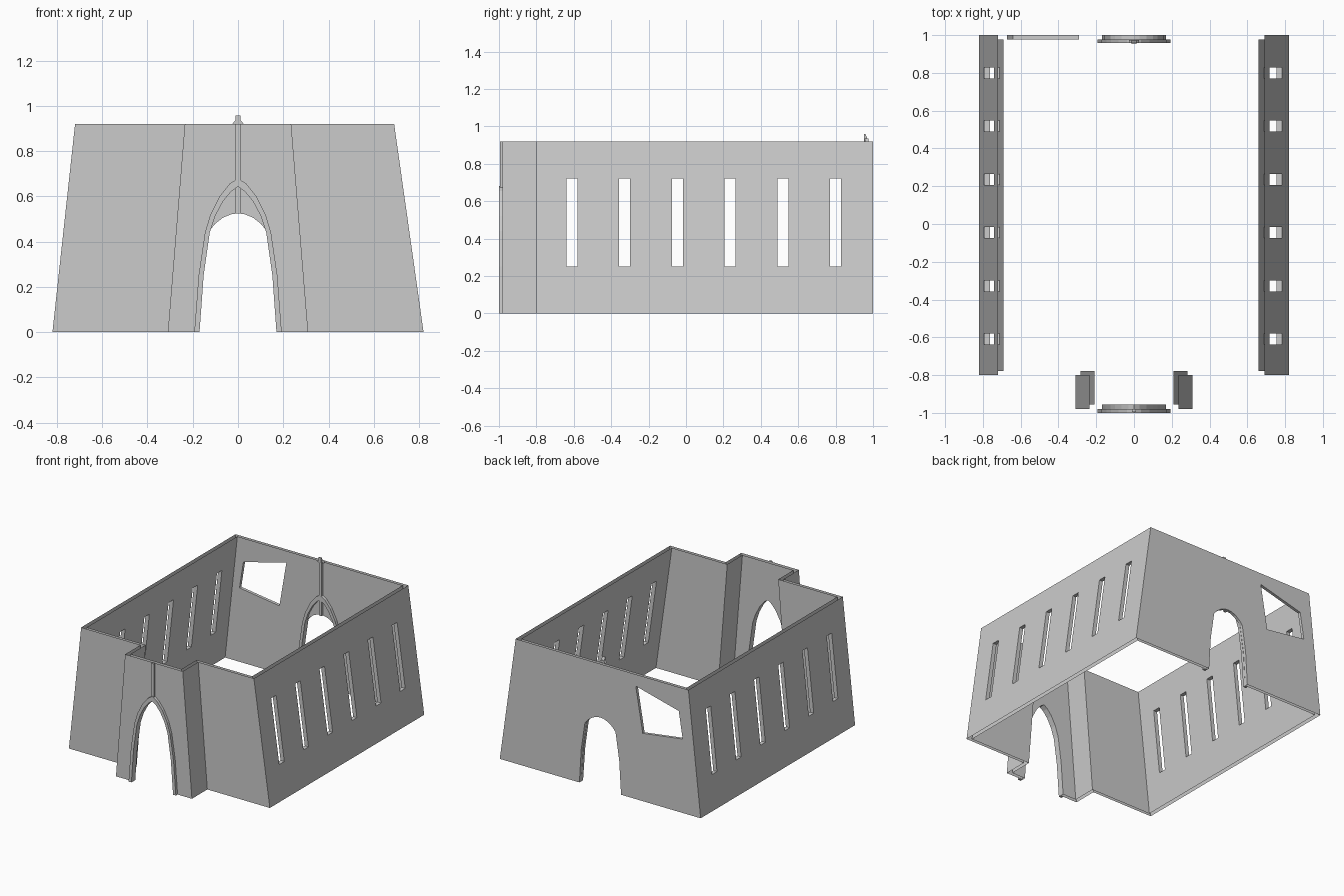
import bpy
import bmesh
from mathutils import Vector

if "Cube" in bpy.data.objects:
    bpy.data.objects.remove(bpy.data.objects["Cube"], do_unlink=True)

stone = bpy.data.materials.new("grey_stone")
stone.use_nodes = True
GREY = (0.6, 0.6, 0.6, 1)
stone.diffuse_color = GREY
stone.node_tree.nodes["Principled BSDF"].inputs["Base Color"].default_value = GREY

TOP = 0.92
LEAN = {-1: 0.10 / TOP, 1: 0.13 / TOP}
BACK, FRONT, PORCH = 1.0, -0.8, -0.98
GAP = 0.022


def finish(name, bm):
    mesh = bpy.data.meshes.new(name)
    bm.to_mesh(mesh)
    bm.free()
    mesh.materials.append(stone)
    obj = bpy.data.objects.new(name, mesh)
    bpy.context.collection.objects.link(obj)
    return obj


def sheet(bm, loops, out):
    """Fill a flat outline with holes, facing the given way."""
    rings, edges = [], []
    for loop in loops:
        ring = [bm.verts.new(p) for p in loop]
        edges += [bm.edges.new((a, b)) for a, b in zip(ring, ring[1:] + ring[:1])]
        rings.append(ring)
    made = bmesh.ops.triangle_fill(bm, edges=edges, use_beauty=True)["geom"]
    for f in [g for g in made if isinstance(g, bmesh.types.BMFace)]:
        f.normal_update()
        if f.normal.dot(out) < 0:
            f.normal_flip()
    return rings


def reveal(bm, a, b, closed):
    """Join the two edges of an opening through the wall."""
    n = len(a)
    mid = sum((v.co for v in a + b), Vector()) / (2 * n)
    for i in range(n if closed else n - 1):
        j = (i + 1) % n
        f = bm.faces.new((a[i], a[j], b[j], b[i]))
        f.normal_update()
        if f.normal.dot(mid - f.calc_center_median()) < 0:
            f.normal_flip()


def wall(name, out, outer, inner, to_outer, to_inner, holes=(), door=()):
    """Hollow wall of two sheets; outlines run round the frame, door last."""
    out = Vector(out)
    bm = bmesh.new()
    door = list(door)
    a = sheet(bm, [[to_outer(*p) for p in l] for l in [outer + door, *holes]], out)
    b = sheet(bm, [[to_inner(*p) for p in l] for l in [inner + door, *holes]], -out)
    for ra, rb in zip(a[1:], b[1:]):
        reveal(bm, ra, rb, True)
    if door:
        n = len(door)
        reveal(bm, a[0][-n:], b[0][-n:], False)
    return finish(name, bm)


def side_x(s, z, inset=0.0):
    return s * (0.82 - LEAN[s] * z - inset)


def porch_x(s, z, inset=0.0):
    return s * (0.31 - 0.075 * z / TOP - inset)


def mirrored(half):
    """Half arch from its left foot to its crown, completed on the right."""
    return half + [(-x, z) for x, z in reversed(half[:-1])]


def at_y(y):
    return lambda x, z: (x, y, z)


def rect(a, b, low, high):
    return [(a, low), (b, low), (b, high), (a, high)]


# Arch outlines
pointed_inner = mirrored([(-.17, 0), (-.152, .25), (-.125, .44), (-.1, .515),
                          (-.065, .58), (-.03, .622), (0, .643)])
pointed_outer = mirrored([(-.193, 0), (-.174, .25), (-.146, .44), (-.122, .52),
                          (-.082, .6), (-.038, .655), (0, .68)])
round_door = mirrored([(-.17, 0), (-.155, .25), (-.125, .45), (-.1, .48),
                       (-.065, .507), (-.03, .521), (0, .525)])

# Side walls with six slots, front walls and porch cheeks
slots = [rect(y - .029, y + .029, .25, .72) for y in (-.61 + .282 * i for i in range(6))]
for s, word in ((-1, "right"), (1, "left")):
    wall(word + "_side_wall", (s, 0, 0),
         rect(FRONT, BACK, 0, TOP), rect(FRONT + GAP, BACK - GAP, 0, TOP),
         lambda y, z: (side_x(s, z), y, z),
         lambda y, z: (side_x(s, z, .03), y, z), slots)

    def front_outline(inset):
        return [(porch_x(s, 0, inset), 0), (side_x(s, 0, inset), 0),
                (side_x(s, TOP, inset), TOP), (porch_x(s, TOP, inset), TOP)]
    wall(word + "_front_wall", (0, -1, 0), front_outline(0), front_outline(.027),
         at_y(FRONT), at_y(FRONT + GAP))
    wall(word + "_porch_cheek", (s, 0, 0),
         rect(PORCH, FRONT, 0, TOP), rect(PORCH + .025, FRONT + GAP, 0, TOP),
         lambda y, z: (porch_x(s, z), y, z),
         lambda y, z: (porch_x(s, z, .027), y, z))


def door_frame(edge, inset):
    """Frame from the right foot over the top to the left foot."""
    return [(edge(1, 0, inset), 0), (edge(1, TOP, inset), TOP),
            (edge(-1, TOP, inset), TOP), (edge(-1, 0, inset), 0)]


# Porch front with its pointed doorway
wall("porch_front", (0, -1, 0), door_frame(porch_x, 0), door_frame(porch_x, .027),
     at_y(PORCH), at_y(PORCH + .025), door=pointed_inner)

# Back wall with round doorway and a crooked window
window = [(-.29, .834), (-.641, .744), (-.673, .545), (-.347, .50)]
wall("back_wall", (0, 1, 0), door_frame(side_x, 0), door_frame(side_x, .03),
     at_y(BACK), at_y(BACK - GAP), [window], round_door)


def prism(name, strips, y0, y1):
    """Extrude joined quads in the xz plane from y0 to y1."""
    bm = bmesh.new()
    for quad in strips:
        bm.faces.new([bm.verts.new((x, y0, z)) for x, z in quad])
    bmesh.ops.remove_doubles(bm, verts=bm.verts, dist=1e-5)
    made = bmesh.ops.extrude_face_region(bm, geom=bm.faces[:], use_keep_orig=True)["geom"]
    for v in made:
        if isinstance(v, bmesh.types.BMVert):
            v.co.y = y1
    bmesh.ops.recalc_face_normals(bm, faces=bm.faces)
    return finish(name, bm)


# Arch mouldings and the ribs above them
band = [(pointed_outer[i], pointed_outer[i + 1], pointed_inner[i + 1], pointed_inner[i])
        for i in range(len(pointed_inner) - 1)]
prism("porch_arch_moulding", band, PORCH, -1.0)
prism("back_arch_moulding", band, BACK - GAP, .957)
prism("porch_rib", [rect(-.01, .01, .67, TOP)], PORCH, -.995)
prism("back_rib", [rect(-.01, .01, .525, TOP)], BACK - GAP, .96)

# Small finial on the back rib
finial = prism("back_finial", [rect(-.012, .012, TOP, .958)], .953, .975)
for v in finial.data.vertices:
    if v.co.z > .95:
        v.co.y = min(v.co.y, .96)
prism("finial_foot", [[(-.026, TOP), (.026, TOP), (.012, .935), (-.012, .935)]], .957, .975)
